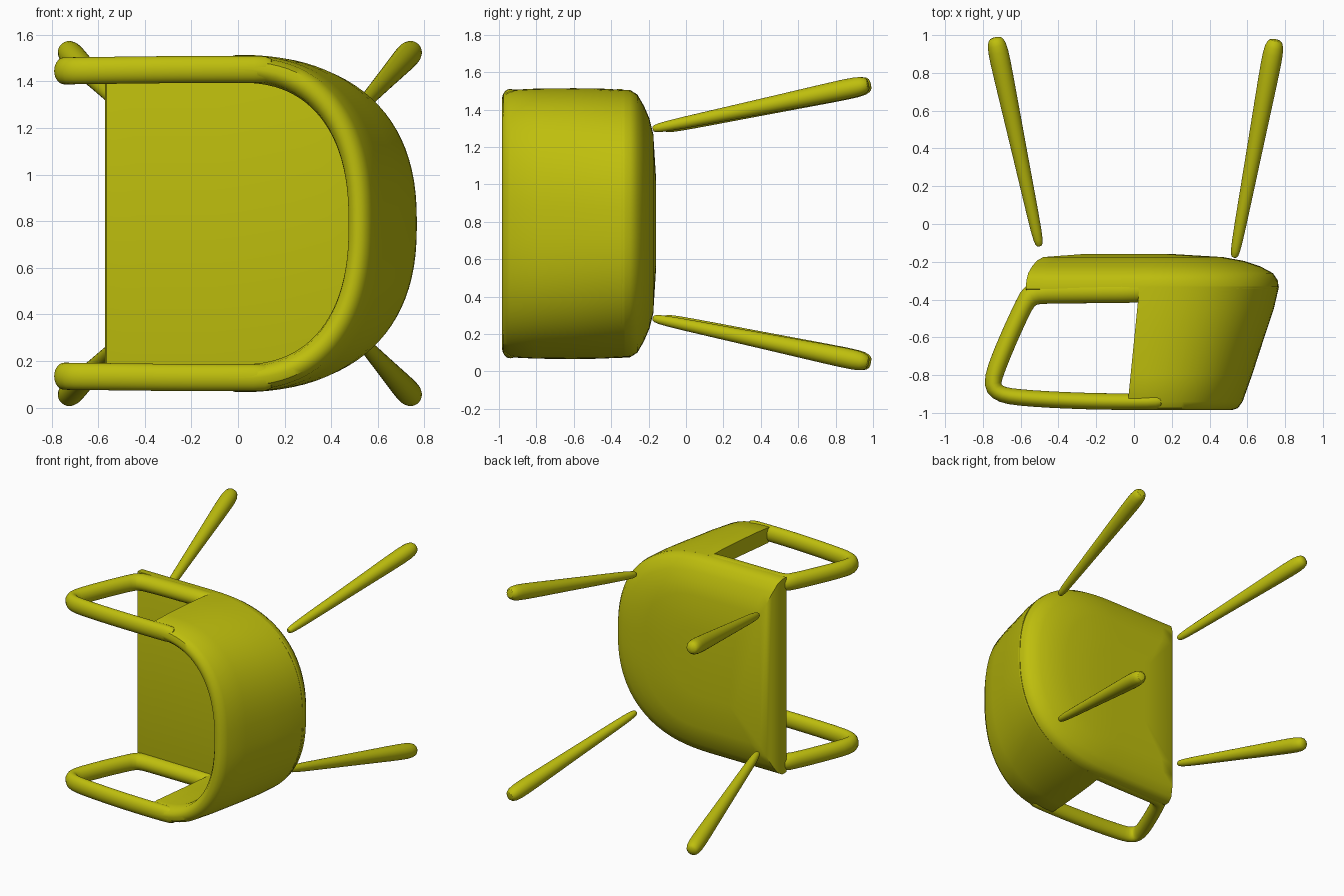
import bpy, bmesh, math
from mathutils import Vector

if "Cube" in bpy.data.objects:
    bpy.data.objects.remove(bpy.data.objects["Cube"])

ZC = 0.79          # mid plane of the chair's width
N = 2.4            # squareness of the curved back

mat = bpy.data.materials.new("olive_yellow")
mat.diffuse_color = (0.52, 0.52, 0.004, 1)
mat.use_nodes = True
mat.node_tree.nodes["Principled BSDF"].inputs["Base Color"].default_value = mat.diffuse_color


def finish(name, bm, angle=40, subdiv=0):
    bmesh.ops.recalc_face_normals(bm, faces=bm.faces)
    me = bpy.data.meshes.new(name)
    bm.to_mesh(me)
    bm.free()
    ob = bpy.data.objects.new(name, me)
    bpy.context.collection.objects.link(ob)
    me.materials.append(mat)
    if subdiv:
        m = ob.modifiers.new("smooth", 'SUBSURF')
        m.levels = m.render_levels = subdiv
    bpy.ops.object.select_all(action='DESELECT')
    bpy.context.view_layer.objects.active = ob
    ob.select_set(True)
    bpy.ops.object.shade_smooth_by_angle(angle=math.radians(angle))
    return ob


def back_arc(y, a, b, n=48):
    """U-shaped superellipse from z-low side round the back to z-high side."""
    pts = []
    for i in range(n + 1):
        t = -math.pi / 2 + math.pi * i / n
        c, s = max(math.cos(t), 0), math.sin(t)
        pts.append(Vector((a * c ** (2 / N), y,
                           ZC + b * math.copysign(abs(s) ** (2 / N), s))))
    return pts


def bridge(bm, r0, r1, closed):
    n = len(r0)
    for i in range(n if closed else n - 1):
        j = (i + 1) % n
        bm.faces.new((r0[i], r0[j], r1[j], r1[i]))


def sweep(name, path, sides=14, subdiv=1):
    """Tube through (point, radius in plane, radius across)."""
    bm = bmesh.new()
    rings = []
    P = [Vector(p[0]) for p in path]
    for i, (_, r1, r2) in enumerate(path):
        t = (P[min(i + 1, len(P) - 1)] - P[max(i - 1, 0)]).normalized()
        u = t.cross(Vector((0, 0, 1))).normalized()
        v = u.cross(t)
        rings.append([bm.verts.new(P[i] + u * r1 * math.cos(k) + v * r2 * math.sin(k))
                      for k in (2 * math.pi * s / sides for s in range(sides))])
    for r0, r1 in zip(rings, rings[1:]):
        bridge(bm, r0, r1, True)
    bm.faces.new(rings[0])
    bm.faces.new(rings[-1])
    return finish(name, bm, 60, subdiv)


# Curved back wall: closed section (y, depth, half width) swept round the U
section = [(-0.33, .66, .61), (-0.60, .575, .61), (-0.90, .475, .605), (-0.95, .475, .615),
           (-0.978, .495, .64), (-0.985, .52, .665), (-0.975, .55, .695), (-0.94, .575, .715),
           (-0.80, .625, .722), (-0.60, .69, .724), (-0.45, .74, .722), (-0.33, .768, .715)]
bm = bmesh.new()
rows = []
for y, a, b in section:
    pts = back_arc(y, a, b)
    for e in (0, -1):                      # slanted edge of the armrest opening
        pts[e].x = 0.02 + (y + 0.42) * 0.1
    rows.append([bm.verts.new(p) for p in pts])
for r0, r1 in zip(rows, rows[1:] + rows[:1]):
    bridge(bm, r0, r1, False)
for e in (0, -1):
    bm.faces.new([r[e] for r in rows])
finish("back_wall", bm)

# Seat slab with rounded underside: (y, depth, half width, front x)
levels = [(-0.36, .69, .64, -.565), (-0.345, .766, .715, -.572), (-0.30, .762, .715, -.57),
          (-0.26, .735, .69, -.56), (-0.225, .67, .63, -.54), (-0.195, .58, .56, -.515),
          (-0.175, .47, .48, -.48), (-0.16, .22, .24, -.28)]
bm = bmesh.new()
rows = []
for y, a, b, xf in levels:
    xs = [xf * (1 - i / 6) for i in range(6)]
    ring = ([Vector((x, y, ZC - b)) for x in xs] + back_arc(y, a, b)
            + [Vector((x, y, ZC + b)) for x in reversed(xs)])
    rows.append([bm.verts.new(p) for p in ring])
for r0, r1 in zip(rows, rows[1:]):
    bridge(bm, r0, r1, True)
bm.faces.new(rows[0])
bm.faces.new(rows[-1])
finish("seat", bm)

# Open armrest frames: top rail, slanted front post and lower rail
frame = [(0.16, -.938), (0.08, -.94), (-.08, -.941), (-.25, -.938), (-.45, -.93), (-.62, -.918),
         (-.70, -.905), (-.745, -.875), (-.75, -.82), (-.70, -.69), (-.64, -.55), (-.578, -.42),
         (-.55, -.372), (-.48, -.36), (-.3, -.358), (-.05, -.356), (0.1, -.355)]
for side, s in (("lower", -1), ("upper", 1)):
    path = []
    for i, (x, y) in enumerate(frame):
        r = .045 if i < 7 else (.05 if i < 12 else .064)
        path.append(((x, y, ZC + s * (.662 - .012 * max(0, -x - .2))), r, .06))
    sweep("arm_frame_" + side, path)

# Four splayed legs, thicker toward the foot
for end, (x0, y0, x1, y1) in (("front", (-.50, -.12, -.735, .99)),
                              ("back", (.53, -.18, .75, .98))):
    for side, s in (("lower", -1), ("upper", 1)):
        a = Vector((x0, y0, ZC + s * .505))
        b = Vector((x1, y1, ZC + s * .745))
        path = [(a.lerp(b, t), r, r) for t, r in
                ((0, .014), (.02, .026), (.12, .032), (.4, .040), (.7, .05),
                 (.9, .057), (.97, .053), (1.0, .032))]
        sweep(f"{end}_leg_{side}", path)
